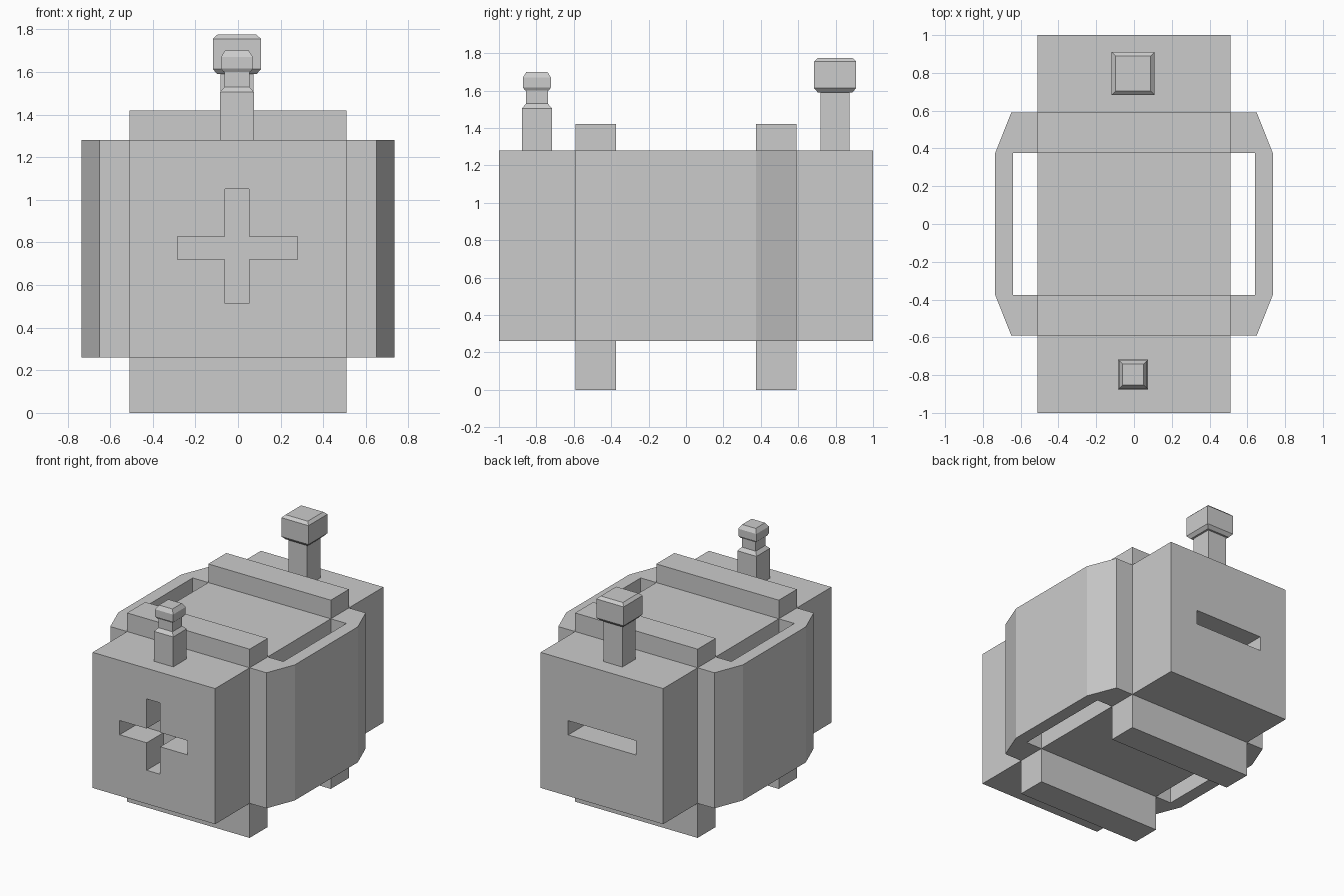
import bpy
import bmesh

cube = bpy.data.objects.get("Cube")
if cube:
    bpy.data.objects.remove(cube, do_unlink=True)

GREY = (0.6, 0.6, 0.6, 1.0)
grey = bpy.data.materials.new("plain grey")
grey.use_nodes = True
grey.diffuse_color = GREY
grey.node_tree.nodes["Principled BSDF"].inputs["Base Color"].default_value = GREY


def finish(name, bm):
    bmesh.ops.recalc_face_normals(bm, faces=bm.faces)
    mesh = bpy.data.meshes.new(name)
    bm.to_mesh(mesh)
    bm.free()
    mesh.materials.append(grey)
    obj = bpy.data.objects.new(name, mesh)
    bpy.context.collection.objects.link(obj)
    return obj


def prism(name, outline, z0, z1):
    """Extrude a flat outline from z0 to z1."""
    bm = bmesh.new()
    face = bm.faces.new([bm.verts.new((x, y, z0)) for x, y in outline])
    top = bmesh.ops.extrude_face_region(bm, geom=[face])["geom"]
    verts = [v for v in top if isinstance(v, bmesh.types.BMVert)]
    bmesh.ops.translate(bm, verts=verts, vec=(0, 0, z1 - z0))
    return finish(name, bm)


def box(name, x, y, z):
    return prism(name, [(x[0], y[0]), (x[1], y[0]), (x[1], y[1]), (x[0], y[1])], *z)


def square_post(name, x, y, profile):
    """Stack square rings given as (half width, height)."""
    bm = bmesh.new()
    rings = [[bm.verts.new((x + sx * r, y + sy * r, z))
              for sx, sy in ((-1, -1), (1, -1), (1, 1), (-1, 1))] for r, z in profile]
    for low, high in zip(rings, rings[1:]):
        for i in range(4):
            j = (i + 1) % 4
            bm.faces.new((low[i], low[j], high[j], high[i]))
    bm.faces.new(rings[0])
    bm.faces.new(rings[-1])
    return finish(name, bm)


def carve(target, cutter):
    cutter.hide_render = True
    mod = target.modifiers.new("carve", 'BOOLEAN')
    mod.operation = 'DIFFERENCE'
    mod.solver = 'EXACT'
    mod.object = cutter
    bpy.context.view_layer.objects.active = target
    bpy.ops.object.modifier_apply(modifier=mod.name)
    bpy.data.objects.remove(cutter, do_unlink=True)


# Main block with plus and minus recesses
W, LOW, HIGH = 0.51, 0.26, 1.28
body = box("body", (-W, W), (-1, 1), (LOW, HIGH))
DEPTH = 0.2
BAR_X, BAR_Z = (-0.285, 0.28), (0.72, 0.827)
carve(body, box("plus_bar_cutter", BAR_X, (-1.1, DEPTH - 1), BAR_Z))
carve(body, box("plus_upright_cutter", (-0.06, 0.052), (-1.1, DEPTH - 1), (0.513, 1.05)))
carve(body, box("minus_cutter", BAR_X, (1 - DEPTH, 1.1), BAR_Z))

# Cross bars above and below the block
for side, y in (("front", (-0.59, -0.375)), ("back", (0.375, 0.59))):
    box(side + "_top_bar", (-W, W), y, (HIGH, 1.42))
    box(side + "_foot_bar", (-W, W), y, (0, LOW))

# Side brackets, each with an open slot next to the block
half = [(W, 0.59), (0.65, 0.59), (0.735, 0.375)]
slot = [(0.64, 0.375), (W, 0.375)]
outline = half + [(x, -y) for x, y in reversed(half)]
outline += [(x, -y) for x, y in reversed(slot)] + slot
for side, s in (("left", 1), ("right", -1)):
    prism(side + "_bracket", [(s * x, y) for x, y in outline], LOW, HIGH)

# Terminals
square_post("front_terminal", -0.005, -0.797, [
    (0.08, HIGH), (0.08, 1.505), (0.058, 1.53), (0.058, 1.6),
    (0.064, 1.6), (0.075, 1.617), (0.075, 1.67), (0.056, 1.7)])
square_post("back_terminal", -0.005, 0.797, [
    (0.078, HIGH), (0.078, 1.59), (0.092, 1.59),
    (0.113, 1.613), (0.113, 1.755), (0.092, 1.775)])
